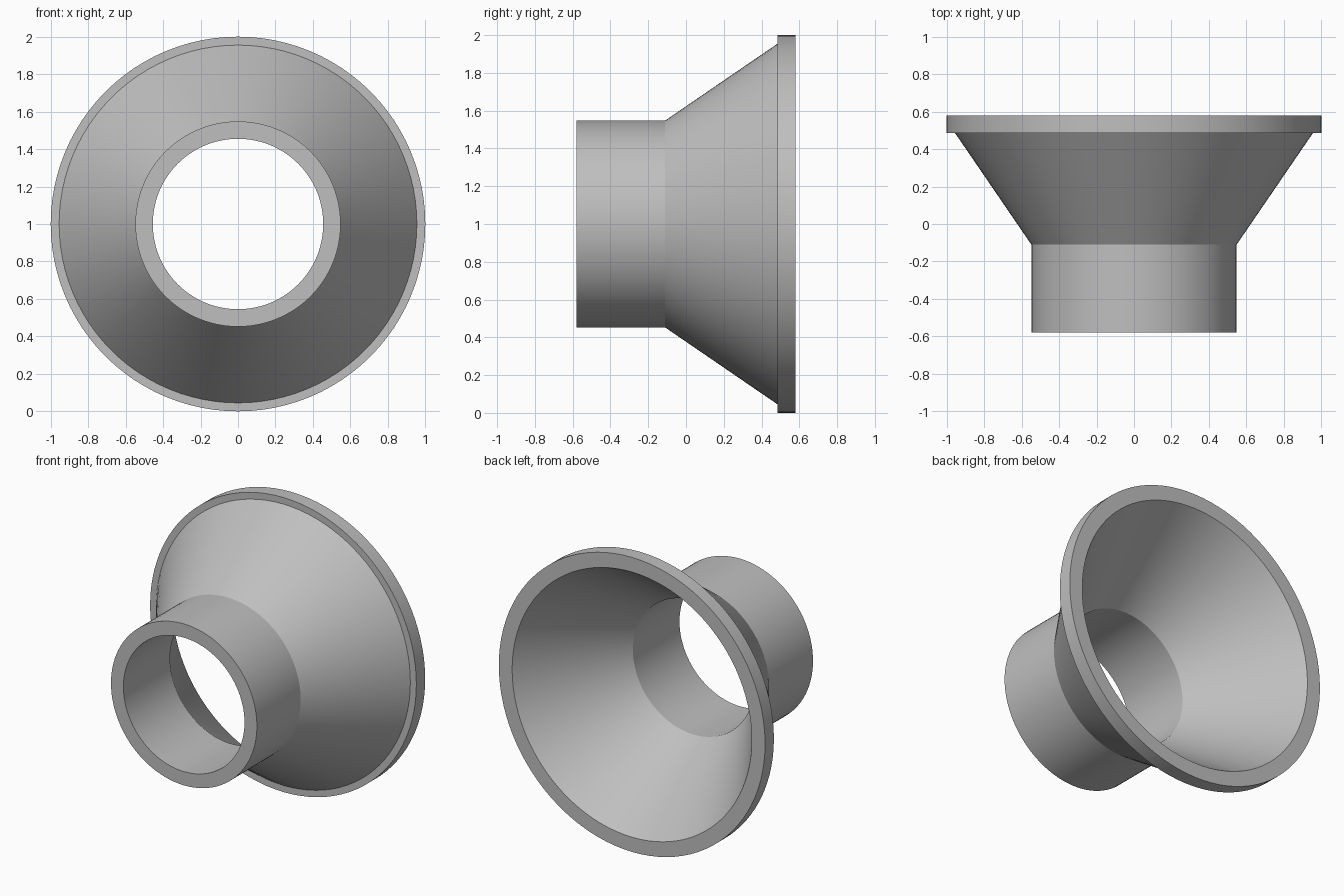
import bpy
import bmesh
import math
from mathutils import Matrix, Vector

cube = bpy.data.objects.get("Cube")
if cube:
    bpy.data.objects.remove(cube, do_unlink=True)

SEGMENTS = 96

# Plain grey finish
grey = bpy.data.materials.new("plain grey")
grey.use_nodes = True
colour = (0.52, 0.52, 0.52, 1)
grey.diffuse_color = colour
grey.node_tree.nodes["Principled BSDF"].inputs["Base Color"].default_value = colour

# Closed wall section as (radius, y): tube, flared cone, rim, then the inside
section = [
    (0.455, -0.58), (0.548, -0.58), (0.548, -0.11), (0.955, 0.485),
    (1.0, 0.485), (1.0, 0.58), (0.9, 0.58), (0.455, -0.08),
]

# Revolve the section around the horizontal axis
bm = bmesh.new()
rings = []
for i in range(SEGMENTS):
    turn = Matrix.Rotation(math.tau * i / SEGMENTS, 3, "Y")
    rings.append([bm.verts.new(turn @ Vector((0, y, r)) + Vector((0, 0, 1)))
                  for r, y in section])
for i, ring in enumerate(rings):
    after = rings[(i + 1) % SEGMENTS]
    for j in range(len(section)):
        k = (j + 1) % len(section)
        bm.faces.new((ring[j], ring[k], after[k], after[j]))
bmesh.ops.recalc_face_normals(bm, faces=bm.faces)

mesh = bpy.data.meshes.new("flared_funnel")
bm.to_mesh(mesh)
bm.free()
mesh.materials.append(grey)
funnel = bpy.data.objects.new("flared_funnel", mesh)
bpy.context.collection.objects.link(funnel)

# Smooth round walls with crisp edges
bpy.ops.object.select_all(action="DESELECT")
funnel.select_set(True)
bpy.context.view_layer.objects.active = funnel
bpy.ops.object.shade_smooth_by_angle(angle=math.radians(25))
